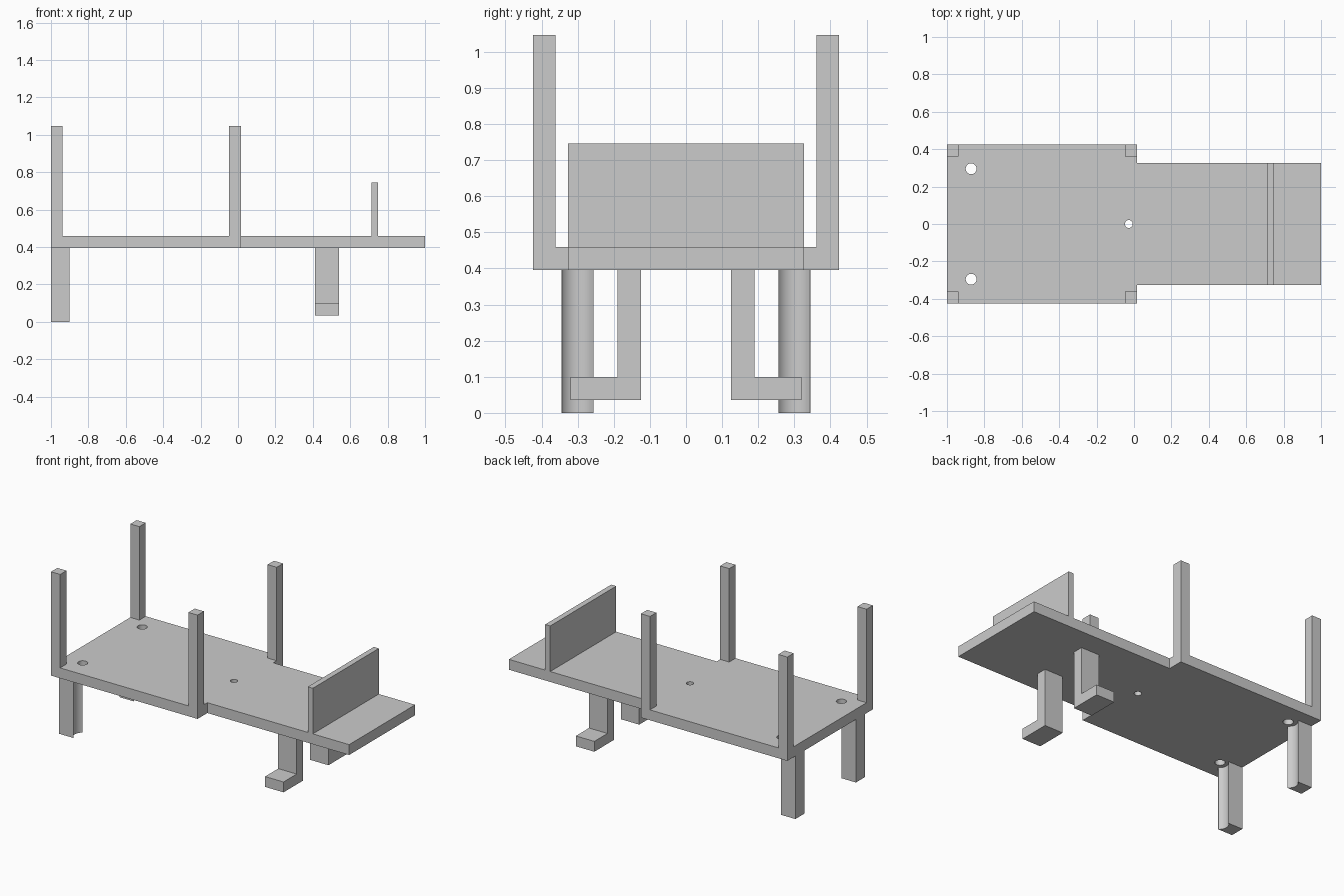
import bpy
import bmesh
from math import asin, cos, sin, pi

default = bpy.data.objects.get("Cube")
if default:
    bpy.data.objects.remove(default, do_unlink=True)

# Single plain material
grey = bpy.data.materials.new("light grey plastic")
grey.use_nodes = True
colour = (0.6, 0.6, 0.6, 1)
grey.diffuse_color = colour
grey.node_tree.nodes["Principled BSDF"].inputs["Base Color"].default_value = colour

DECK_LOW, DECK_TOP, POST_TOP = 0.395, 0.46, 1.046
WIDE, NARROW, STEP = 0.424, 0.327, 0.016


def prism(name, outline, start, end, axis="z"):
    """Extrude a flat outline along z (points are x, y) or x (points are y, z)."""
    bm = bmesh.new()
    place = (lambda a, b: (a, b, start)) if axis == "z" else (lambda a, b: (start, a, b))
    face = bm.faces.new([bm.verts.new(place(a, b)) for a, b in outline])
    grown = bmesh.ops.extrude_face_region(bm, geom=[face])["geom"]
    shift = (0, 0, end - start) if axis == "z" else (end - start, 0, 0)
    verts = [g for g in grown if isinstance(g, bmesh.types.BMVert)]
    bmesh.ops.translate(bm, vec=shift, verts=verts)
    bmesh.ops.recalc_face_normals(bm, faces=bm.faces)
    mesh = bpy.data.meshes.new(name)
    bm.to_mesh(mesh)
    bm.free()
    mesh.materials.append(grey)
    obj = bpy.data.objects.new(name, mesh)
    bpy.context.collection.objects.link(obj)
    return obj


def box(name, x0, x1, y0, y1, z0, z1):
    return prism(name, [(x0, y0), (x1, y0), (x1, y1), (x0, y1)], z0, z1)


def smooth(obj):
    bpy.ops.object.select_all(action="DESELECT")
    obj.select_set(True)
    bpy.context.view_layer.objects.active = obj
    bpy.ops.object.shade_smooth_by_angle(angle=0.6)


# Deck: wide bay stepping down to a narrow bay
half = [(-1, WIDE), (STEP, WIDE), (STEP, NARROW), (1, NARROW)]
deck = prism("deck", half + [(x, -y) for x, y in reversed(half)], DECK_LOW, DECK_TOP)

# Drilled holes through the deck
for x, y, r in [(-0.871, 0.295, 0.029), (-0.871, -0.295, 0.029), (-0.028, 0, 0.021)]:
    ring = [(x + r * cos(i * pi / 16), y + r * sin(i * pi / 16)) for i in range(32)]
    cutter = prism("hole_cutter", ring, 0.3, 0.6)
    cut = deck.modifiers.new("hole", "BOOLEAN")
    cut.operation, cut.solver, cut.object = "DIFFERENCE", "EXACT", cutter
    bpy.context.view_layer.objects.active = deck
    bpy.ops.object.modifier_apply(modifier=cut.name)
    bpy.data.objects.remove(cutter, do_unlink=True)
smooth(deck)

# Upright divider across the narrow bay
box("divider", 0.713, 0.748, -NARROW, NARROW, DECK_TOP, 0.746)

for side, word in ((1, "left"), (-1, "right")):
    # Corner posts of the wide bay
    for x, end in ((-1, "outer"), (-0.047, "inner")):
        y0, y1 = sorted((side * 0.361, side * WIDE))
        box(f"{end}_post_{word}", x, x + 0.063, y0, y1, DECK_TOP, POST_TOP)

    # Leg with a shallow rounded groove below the screw hole
    centre, width, radius, front = side * 0.3, 0.0445, 0.053, -0.9
    reach = asin(0.0437 / radius)
    pivot = front + radius * cos(reach)
    groove = [(pivot - radius * cos(a), centre + radius * sin(a))
              for a in (reach * (i / 8 - 1) for i in range(17))]
    outline = [(-1, centre + width), (-1, centre - width), (front, centre - width)]
    smooth(prism(f"leg_{word}", outline + groove + [(front, centre + width)], 0, DECK_LOW))

    # L-shaped hook with its foot turned outward
    hook = [(0.125, 0.035), (0.32, 0.035), (0.32, 0.1), (0.19, 0.1),
            (0.19, DECK_LOW), (0.125, DECK_LOW)]
    prism(f"hook_{word}", [(side * y, z) for y, z in hook], 0.412, 0.54, axis="x")
